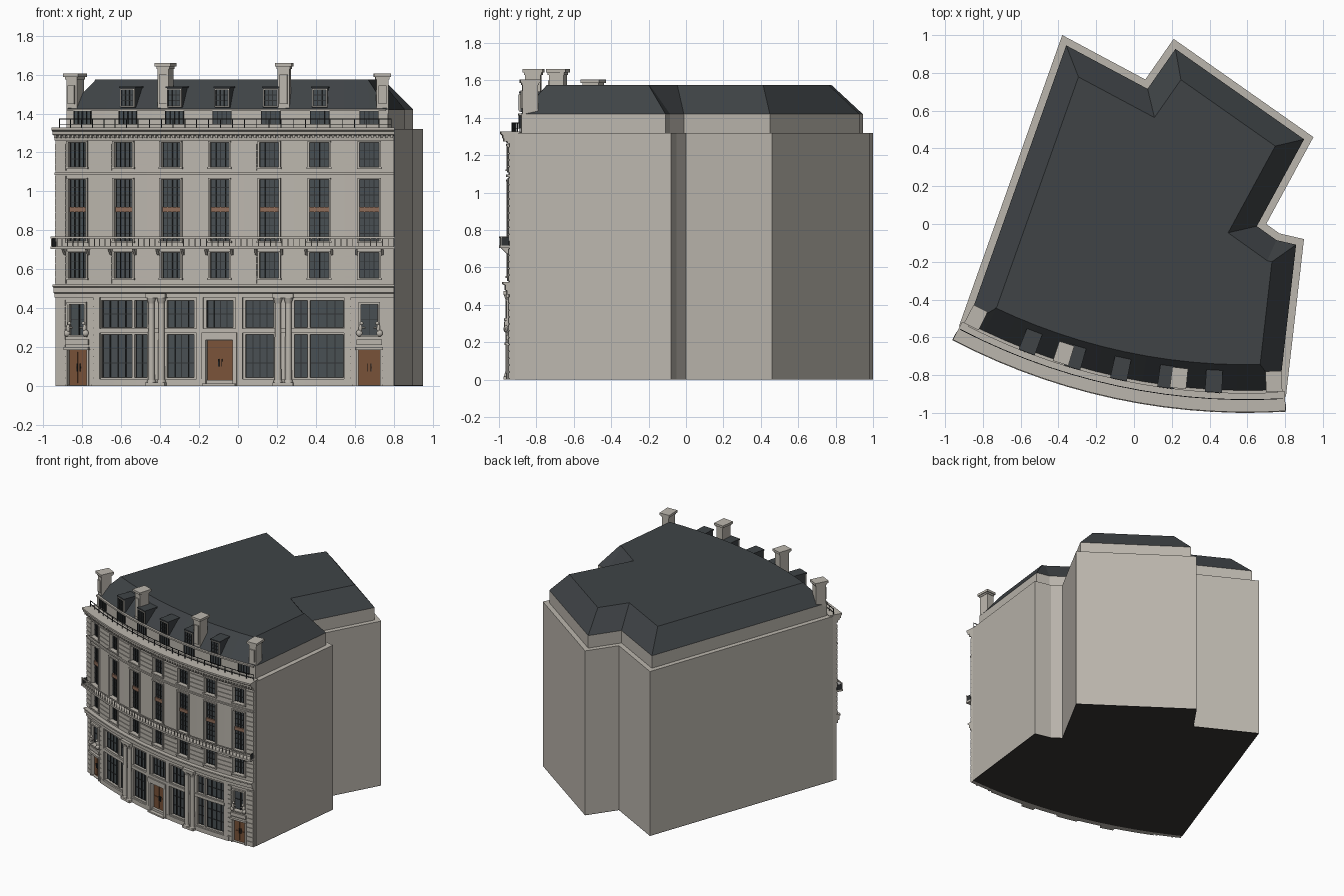
import bpy, bmesh
from math import sin, cos, ceil, radians
from mathutils import Vector, Matrix

if "Cube" in bpy.data.objects:
    bpy.data.objects.remove(bpy.data.objects["Cube"])

# Facade space: s runs along the curved front, r points outward, z up
R, CX, CY, TH0 = 3.31, 0.60, 2.36, radians(-12.1)
HALF, BAY = 0.90, 0.258
BAYS = [BAY * i for i in range(-3, 4)]

COLORS = {"stone": (0.50, 0.47, 0.42), "slate": (0.05, 0.057, 0.062), "glass": (0.065, 0.078, 0.085),
          "iron": (0.03, 0.033, 0.035), "wood": (0.19, 0.085, 0.04), "copper": (0.27, 0.15, 0.10),
          "base": (0.04, 0.036, 0.034)}
MATS = {}
for k, c in COLORS.items():
    MATS[k] = bpy.data.materials.new(k)
    MATS[k].diffuse_color = (*c, 1)
PARTS = {}


def part(name, mat):
    if name not in PARTS:
        PARTS[name] = (bmesh.new(), mat)
    return PARTS[name][0]


def P(s, r, z=0.0):
    a = TH0 + s / R
    return Vector((CX + (R + r) * sin(a), CY - (R + r) * cos(a), z))


def sweep(name, mat, profile, s0, s1):
    """Sweep a closed (r, z) profile along the curved front."""
    bm = part(name, mat)
    n = max(1, ceil((s1 - s0) / 0.13))
    rings = [[bm.verts.new(P(s0 + (s1 - s0) * i / n, r, z)) for r, z in profile] for i in range(n + 1)]
    m = len(profile)
    for a, b in zip(rings, rings[1:]):
        for j in range(m):
            bm.faces.new((a[j], a[(j + 1) % m], b[(j + 1) % m], b[j]))
    bm.faces.new(rings[0])
    bm.faces.new(rings[-1][::-1])


def box(name, mat, s0, s1, z0, z1, r0, r1):
    if s1 - s0 > 1e-4 and z1 - z0 > 1e-4:
        sweep(name, mat, [(r0, z0), (r1, z0), (r1, z1), (r0, z1)], s0, s1)


def facade(name, z0, z1, cols):
    """Wall layer with openings; cols = (s0, s1, [(za, zb), ...])."""
    s = -HALF
    for a, b, holes in sorted(cols) + [(HALF, HALF, [])]:
        box(name, "stone", s, a, z0, z1, -0.03, 0)
        z = z0
        for za, zb in holes + [(z1, z1)]:
            box(name, "stone", a, b, z, za, -0.03, 0)
            z = zb
        s = b


def glazing(c, w, z0, z1, nx, nz, r=-0.03):
    box("window_glass", "glass", c - w, c + w, z0, z1, r, r + 0.006)
    for i in range(nx + 1):
        s = c - w + 2 * w * i / nx
        box("glazing_bars", "iron", s - 0.002, s + 0.002, z0, z1, r + 0.004, r + 0.013)
    for i in range(nz + 1):
        z = z0 + (z1 - z0) * i / nz
        box("glazing_bars", "iron", c - w, c + w, z - 0.002, z + 0.002, r + 0.004, r + 0.011)


def frame(c, w, z0, z1, t=0.010, d=0.010):
    for sg in (-1, 1):
        a, b = sorted((c + sg * w, c + sg * (w + t)))
        box("window_surrounds", "stone", a, b, z0, z1, -0.01, d)
    box("window_surrounds", "stone", c - w - t, c + w + t, z1, z1 + t, -0.01, d + 0.003)
    box("window_surrounds", "stone", c - w - t - .003, c + w + t + .003, z0 - .01, z0, -0.03, d + 0.006)


def courses(s0, s1, z0, z1, n):
    h = (z1 - z0) / n
    for i in range(n):
        box("rusticated_blocks", "stone", s0, s1, z0 + i * h + 0.002, z0 + (i + 1) * h - 0.002, -0.002, 0.006)


# Footprint and inset helper (front edges and side edges get separate insets)
NF = 14
FOOT = [P(-HALF + 2 * HALF * i / NF, 0).to_2d() for i in range(NF + 1)]
FOOT += [Vector(p) for p in [(.90, -.08), (.77, -.05), (.70, 0), (.95, .46), (.21, .98), (.06, .765), (-.38, 1.0)]]


def inset(df, ds):
    out, n = [], len(FOOT)
    for i in range(n):
        rows = []
        for j in (i - 1, i):
            e = (FOOT[(j + 1) % n] - FOOT[j]).normalized()
            nn = Vector((-e.y, e.x))
            rows.append((nn, nn.dot(FOOT[i]) + (df if 0 <= j < NF else ds)))
        (a, p), (b, q) = rows
        det = a.x * b.y - a.y * b.x
        out.append(((p * b.y - a.y * q) / det, (a.x * q - p * b.x) / det))
    return out


def prism(name, mat, low, z0, high, z1):
    bm = part(name, mat)
    a = [bm.verts.new((*p, z0)) for p in low]
    b = [bm.verts.new((*p, z1)) for p in high]
    n = len(a)
    for i in range(n):
        bm.faces.new((a[i], a[(i + 1) % n], b[(i + 1) % n], b[i]))
    bm.faces.new(a[::-1])
    bm.faces.new(b)


# Main block, attic storey, mansard roof
core, eaves, crown = inset(0.03, 0), inset(0.065, 0.038), inset(0.205, 0.155)
prism("base_slab", "base", core, 0, core, 0.004)
prism("building_block", "stone", core, 0.004, core, 1.32)
prism("attic_wall", "stone", eaves, 1.32, eaves, 1.42)
prism("mansard_roof", "slate", eaves, 1.42, crown, 1.575)

# Ground floor: shopfront in the middle, a stone bay with a door at each end
SHOP = [(.045, .265), (.30, .44)]
cols = [(-.07, .07, [(.03, .235), (.30, .44)])]
for sg in (-1, 1):
    for a, b, holes in [(.135, .28, SHOP), (.388, .455, SHOP), (.47, .64, SHOP),
                        (.719, .829, [(0.005, .185), (.26, .42)])]:
        cols.append((*sorted((sg * a, sg * b)), holes))
facade("ground_floor_wall", 0, .46, cols)
for a, b, holes in cols:
    c, w = (a + b) / 2, (b - a) / 2
    for za, zb in holes:
        if za < .04:
            box("doors", "wood", a, b, za, zb, -.03, -.02)
            for k in (-1, 1):
                for j in range(2):
                    m, zz = c + k * w / 2, za + (zb - za) * (.06 + .47 * j)
                    box("doors", "wood", m - w * .36, m + w * .36, zz, zz + (zb - za) * .41, -.02, -.015)
            for k in (-.008, .008):
                box("door_handles", "iron", c + k - .002, c + k + .002, za + .07, za + .11, -.02, -.010)
        else:
            glazing(c, w, za, zb, 4 if w > .06 else 2, 3 if zb - za > .2 else 2)
box("plinth", "stone", -.69, -.075, 0, .035, 0, .012)
box("plinth", "stone", .075, .69, 0, .035, 0, .012)
box("door_step", "stone", -.085, .085, 0, .012, 0, .03)
box("shopfront_transom", "stone", -.65, .65, .272, .296, -.02, .012)
for s in (-.6625, -.1025, .1025, .6625):
    box("shopfront_pilasters", "stone", s - .018, s + .018, 0, .46, 0, .010)
for a, b in [(-.092, -.07), (.07, .092)]:
    box("door_surround", "stone", a, b, 0, .245, -.01, .018)
box("door_surround", "stone", -.092, .092, .237, .275, -.01, .022)


# Paired columns
def drum(name, s, r, z0, z1, r1, r2, seg=14):
    bmesh.ops.create_cone(part(name, "stone"), cap_ends=True, segments=seg, radius1=r1, radius2=r2,
                          depth=z1 - z0, matrix=Matrix.Translation(P(s, r, (z0 + z1) / 2)))


for c in (-.332, .332):
    box("column_pedestals", "stone", c - .052, c + .052, 0, .018, 0, .04)
    box("column_pedestals", "stone", c - .054, c + .054, .452, .475, -.01, .04)
    for s in (c - .027, c + .027):
        drum("columns", s, .016, .018, .032, .024, .021)
        drum("columns", s, .016, .032, .425, .018, .0155)
        drum("columns", s, .016, .425, .452, .016, .025)

# End bays: stone courses, name panel, window surround, supporter figures
for c in (-.774, .774):
    for a, b in [(c - .112, c - .068), (c + .068, c + .122)]:
        courses(a, b, .005, .445, 12)
    frame(c, .043, .262, .42, .012, .012)
    for a, b in [(c - .066, c - .055), (c + .055, c + .066)]:
        box("end_door_surrounds", "stone", a, b, 0, .185, -.02, .010)
    box("end_door_surrounds", "stone", c - .07, c + .07, .185, .20, -.01, .020)
    box("blank_panels", "stone", c - .065, c + .065, .212, .24, 0, .014)
    for k in (-1, 1):
        for ds, z, size in [(.052, .272, (.017, .012, .018)), (.046, .296, (.010, .010, .022)),
                            (.040, .322, (.010, .010, .009)), (.030, .300, (.012, .006, .005))]:
            m = Matrix.Translation(P(c + k * ds, .014, z)) @ Matrix.Diagonal((*size, 1))
            bmesh.ops.create_uvsphere(part("supporter_figures", "stone"), u_segments=10, v_segments=7,
                                      radius=1, matrix=m)

# Entablature above the ground floor
sweep("entablature", "stone", [(-.01, .455), (.012, .455), (.012, .475), (.022, .48), (.022, .505),
                               (.034, .512), (.034, .522), (-.01, .522)], -HALF, HALF)

# Upper floors: seven bays of windows
for z0, z1, za, zb in [(.46, .715, .555, .685), (.715, 1.09, .745, 1.06), (1.09, 1.32, 1.125, 1.25)]:
    facade("upper_wall", z0, z1, [(c - .050, c + .050, [(za, zb)]) for c in BAYS])
    for c in BAYS:
        glazing(c, .050, za, zb, 4, 8 if zb - za > .2 else 3)
        frame(c, .050, za, zb)
        if zb - za > .2:
            box("window_spandrels", "copper", c - .05, c + .05, .893, .920, -.03, -.012)
edges = [-HALF] + [e for c in BAYS for e in (c - .064, c + .064)] + [HALF]
for a, b in zip(edges[::2], edges[1::2]):
    courses(a, b, .525, .70, 5)
    courses(a, b, 1.105, 1.245, 4)
for a, b in [edges[:2], edges[2:4], edges[-4:-2], edges[-2:]][::3]:
    courses(a, b, .74, 1.08, 9)
box("string_course", "stone", -HALF, HALF, 1.085, 1.097, -.01, .012)

# Balcony with railing and brackets
box("balcony_slab", "stone", -.902, .902, .703, .718, 0, .050)
box("balcony_rail", "stone", -.902, .902, .758, .767, .041, .049)
for i in range(61):
    s = -.899 + 1.798 * i / 60
    box("balcony_balusters", "stone", s - .002, s + .002, .716, .76, .043, .047)
for e in (-.899, .899):
    box("balcony_end_panels", "iron", e - .002, e + .002, .716, .76, .002, .044)
for c in BAYS:
    for k in (-.066, .066):
        sweep("balcony_brackets", "stone", [(0, .67), (.012, .675), (.04, .703), (0, .703)], c + k - .006, c + k + .006)

# Main cornice with dentils
sweep("cornice", "stone", [(-.01, 1.262), (.010, 1.262), (.014, 1.285), (.034, 1.292), (.036, 1.308),
                           (.046, 1.315), (.046, 1.328), (-.06, 1.328)], -HALF, HALF)
for i in range(72):
    s = -.888 + 1.776 * i / 71
    box("cornice_dentils", "stone", s - .006, s + .006, 1.274, 1.29, .008, .028)

# Attic windows and roof-edge railing
box("attic_band", "stone", -.862, .862, 1.412, 1.424, -.075, -.052)
for c in BAYS:
    glazing(c, .048, 1.345, 1.412, 4, 1, -.068)
for z in (1.345, 1.372):
    box("attic_railing", "iron", -.89, .89, z - .002, z + .002, -.022, -.018)
for i in range(29):
    s = -.888 + 1.776 * i / 28
    box("attic_railing", "iron", s - .002, s + .002, 1.325, 1.374, -.022, -.018)

# Dormers on the five middle bays
for c in BAYS[1:-1]:
    box("dormers", "slate", c - .040, c + .040, 1.43, 1.53, -.165, -.062)
    box("dormer_roofs", "slate", c - .046, c + .046, 1.53, 1.54, -.172, -.054)
    glazing(c, .033, 1.44, 1.522, 3, 3, -.063)
    for k in (-.0365, .0365):
        box("dormer_frames", "stone", c + k - .003, c + k + .003, 1.437, 1.526, -.065, -.053)
    for z in (1.434, 1.522):
        box("dormer_frames", "stone", c - .0395, c + .0395, z, z + .006, -.065, -.053)

# Chimneys
for s, top in [(-.844, 1.605), (-.324, 1.66), (.324, 1.66), (.844, 1.605)]:
    box("chimneys", "stone", s - .031, s + .031, 1.40, top - .03, -.155, -.072)
    box("chimneys", "stone", s - .036, s + .036, top - .03, top - .018, -.160, -.067)
    box("chimneys", "stone", s - .044, s + .044, top - .018, top, -.168, -.059)
    box("chimneys", "stone", s - .02, s + .02, 1.45, top - .06, -.075, -.064)

# Turn the collected parts into objects
for name, (bm, mat) in PARTS.items():
    bmesh.ops.recalc_face_normals(bm, faces=bm.faces[:])
    me = bpy.data.meshes.new(name)
    bm.to_mesh(me)
    bm.free()
    me.materials.append(MATS[mat])
    ob = bpy.data.objects.new(name, me)
    bpy.context.collection.objects.link(ob)
    if name in ("columns", "supporter_figures"):
        bpy.ops.object.select_all(action='DESELECT')
        ob.select_set(True)
        bpy.context.view_layer.objects.active = ob
        bpy.ops.object.shade_smooth_by_angle(angle=radians(40))

for m in bpy.data.materials:
    if m.users and not m.is_grease_pencil:
        m.use_nodes = True
        m.node_tree.nodes["Principled BSDF"].inputs["Base Color"].default_value = m.diffuse_color
